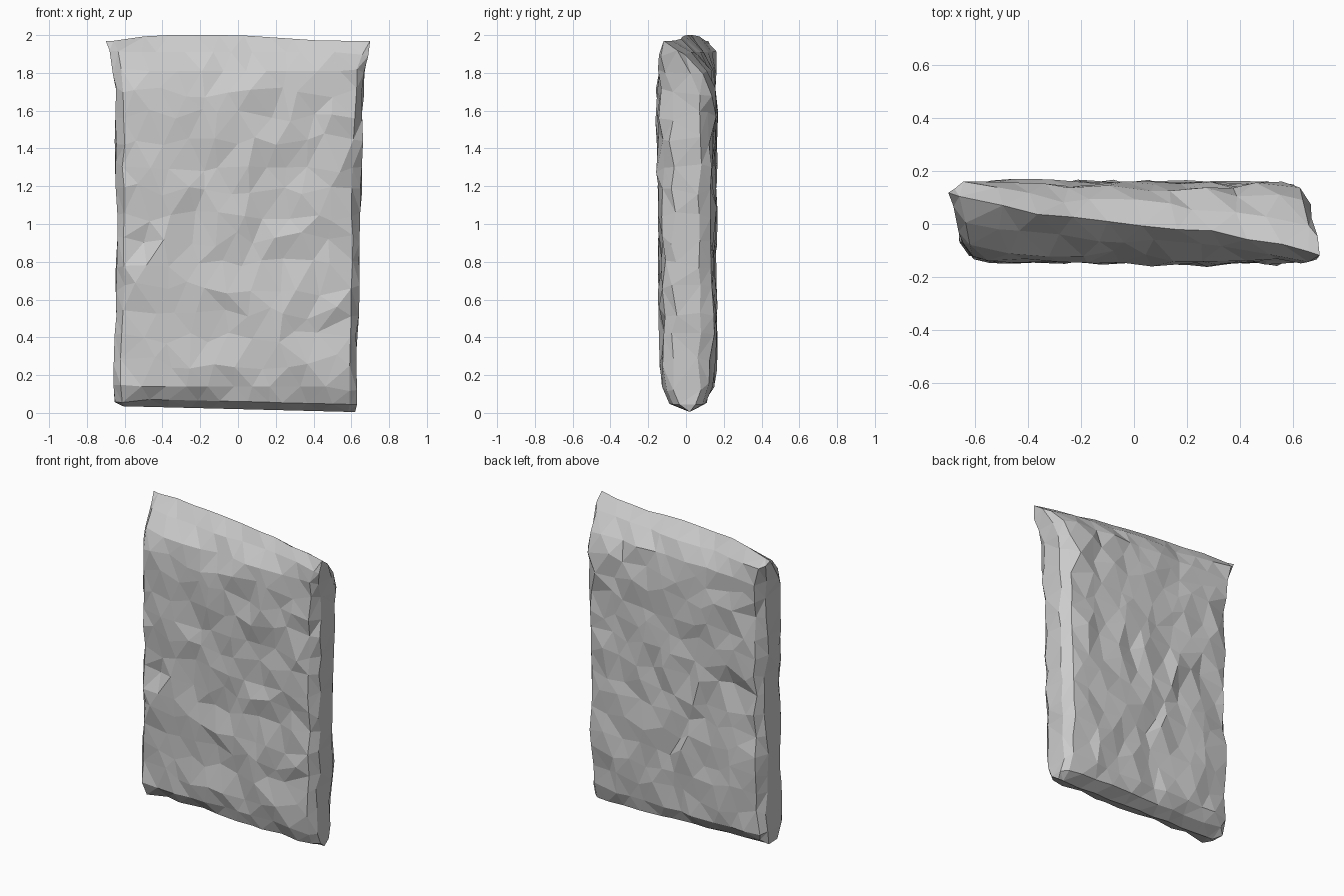
import bpy
import bmesh
import random
from mathutils import Vector

random.seed(7)
cube = bpy.data.objects.get("Cube")
if cube:
    bpy.data.objects.remove(cube, do_unlink=True)

# Plain grey foil
foil = bpy.data.materials.new("grey foil")
foil.use_nodes = True
grey = (0.6, 0.6, 0.6, 1)
foil.diffuse_color = grey
shader = foil.node_tree.nodes["Principled BSDF"]
shader.inputs["Base Color"].default_value = grey
shader.inputs["Roughness"].default_value = 0.7

# Bag outline by height: z, left x, right x, front y, back y, twist of the seam
OUTLINE = [
    (0.02, -0.61, 0.62, 0.02, 0.02, 0.0),
    (0.06, -0.65, 0.63, -0.08, 0.10, 0.0),
    (0.14, -0.66, 0.63, -0.125, 0.145, 0.0),
    (0.35, -0.65, 0.63, -0.135, 0.16, 0.0),
    (1.00, -0.64, 0.645, -0.14, 0.155, 0.0),
    (1.70, -0.65, 0.66, -0.15, 0.155, 0.1),
    (1.81, -0.66, 0.675, -0.125, 0.14, 0.35),
    (1.91, -0.68, 0.695, -0.07, 0.08, 0.8),
    (2.00, -0.70, 0.70, 0.0, 0.0, 1.0),
]
COLUMNS = 11
BODY_ROWS = 11


def outline_at(z):
    """Interpolate the outline at a height."""
    for low, high in zip(OUTLINE, OUTLINE[1:]):
        if z <= high[0]:
            t = (z - low[0]) / (high[0] - low[0])
            return [a + (b - a) * t for a, b in zip(low, high)]
    return list(OUTLINE[-1])


def section(stagger):
    """Unit cross-section: front panel, side gusset, back panel, side gusset."""
    panel = []
    for i in range(COLUMNS):
        a = -0.94 + 1.88 * i / (COLUMNS - 1)
        edge = i in (0, COLUMNS - 1)
        panel.append((a if edge else a + stagger, 0.86 if edge else 1.0))
    ring = [(a, -b) for a, b in panel]
    ring += [(1, -0.5), (1, 0.45)]
    ring += list(reversed(panel))
    ring += [(-1, 0.45), (-1, -0.5)]
    return ring


def place(a, b, row):
    """Map a unit section point onto the bag."""
    z, left, right, front, back, twist = row
    x = (left + right) / 2 + a * (right - left) / 2
    y = (front + back) / 2 + b * (back - front) / 2
    y -= twist * (0.08 * x + 0.18 * x ** 3)
    if z < 0.1:
        z -= 0.025 * x
    elif z > 1.95:
        z -= 0.03 * min(1, max(0, x / 0.45, (-x - 0.45) / 0.2))
    return Vector((x, y, z))


# Loft the bag, staggering alternate rows for irregular facets
levels = [r[0] for r in OUTLINE[:3]]
levels += [0.14 + 1.56 * i / (BODY_ROWS + 1) for i in range(1, BODY_ROWS + 1)]
levels += [r[0] for r in OUTLINE[5:]]
bm = bmesh.new()
rings = []
for k, z in enumerate(levels):
    row = outline_at(z)
    ring = section(0.045 if k % 2 else -0.045)
    rings.append([bm.verts.new(place(a, b, row)) for a, b in ring])
for low, high in zip(rings, rings[1:]):
    n = len(low)
    for i in range(n):
        j = (i + 1) % n
        bm.faces.new((low[i], low[j], high[j], high[i]))

# Close the flat seams at both ends
bmesh.ops.remove_doubles(bm, verts=bm.verts[:], dist=0.0005)
bmesh.ops.dissolve_degenerate(bm, edges=bm.edges[:], dist=0.0005)

# Crumple: strong on the panels, gentle on the gussets and seams
for v in bm.verts:
    x, y, z = v.co
    if z < 0.05 or z > 1.95:
        if abs(x) < 0.55:
            v.co.y += random.uniform(-0.012, 0.012)
        continue
    if abs(x) < 0.59:
        side = 1 if y > 0 else -1
        v.co.x += random.uniform(-0.035, 0.035)
        if 0.2 < z < 1.75:
            v.co.z += random.uniform(-0.04, 0.04)
        v.co.y -= side * random.uniform(-0.012, 0.022)
    else:
        v.co.x += random.uniform(-0.008, 0.008)
        v.co.y += random.uniform(-0.015, 0.015)
        v.co.z += random.uniform(-0.025, 0.025)

# Small pinched dents in the panels
for spot in (Vector((-0.42, 0.155, 1.0)), Vector((-0.5, -0.14, 0.88))):
    nearest = min(bm.verts, key=lambda v: (v.co - spot).length)
    nearest.co.y *= 0.72

bmesh.ops.triangulate(bm, faces=bm.faces[:], quad_method="BEAUTY")
bmesh.ops.recalc_face_normals(bm, faces=bm.faces[:])

mesh = bpy.data.meshes.new("crumpled_bag")
bm.to_mesh(mesh)
bm.free()
mesh.materials.append(foil)
bag = bpy.data.objects.new("crumpled_bag", mesh)
bpy.context.collection.objects.link(bag)
